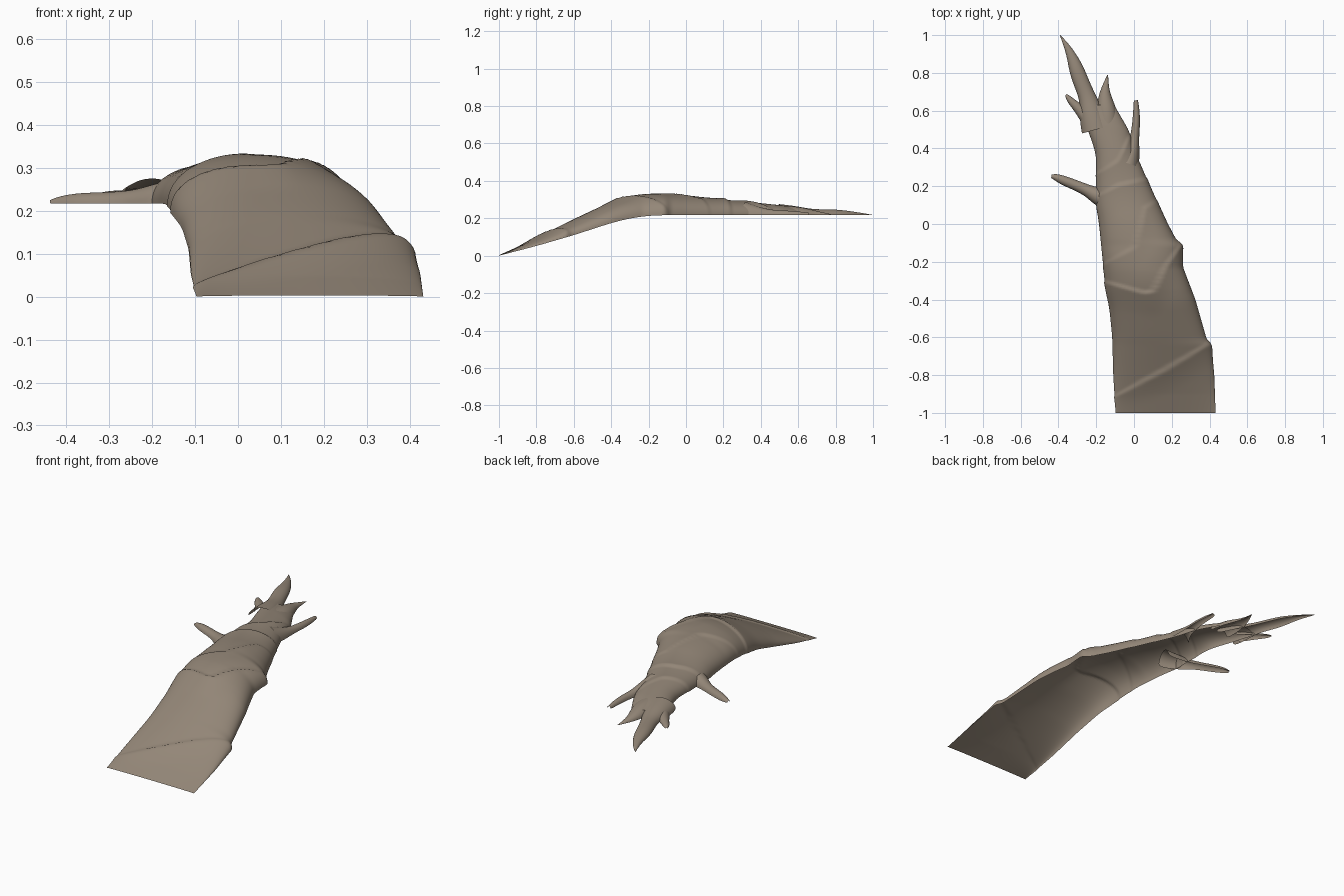
import bpy
import math
from mathutils import Vector

cube = bpy.data.objects.get("Cube")
if cube:
    bpy.data.objects.remove(cube, do_unlink=True)

bark = bpy.data.materials.new("taupe bark")
bark.use_nodes = True
colour = (0.30, 0.245, 0.19, 1)
bark.diffuse_color = colour
bsdf = bark.node_tree.nodes["Principled BSDF"]
bsdf.inputs["Base Color"].default_value = colour
bsdf.inputs["Roughness"].default_value = 0.9

GROUND = 0.217  # height of the open underside along the level part


def sample(points, t):
    """Piecewise linear curve through (t, value) pairs."""
    if t <= points[0][0]:
        return points[0][1]
    for (a, va), (b, vb) in zip(points, points[1:]):
        if t <= b:
            return va + (vb - va) * (t - a) / (b - a)
    return points[-1][1]


def soft(points, t, r):
    """The same curve with rounded corners."""
    r = min(r, t + 1)
    return sum(sample(points, t + r * k / 3) for k in range(-3, 4)) / 7


def shell(name, rows):
    """Skin a list of equally long rows of points with quads."""
    n = len(rows[0])
    verts = [p for row in rows for p in row]
    faces = [(j * n + i, j * n + i + 1, (j + 1) * n + i + 1, (j + 1) * n + i)
             for j in range(len(rows) - 1) for i in range(n - 1)]
    mesh = bpy.data.meshes.new(name)
    mesh.from_pydata(verts, [], faces)
    mesh.materials.append(bark)
    obj = bpy.data.objects.new(name, mesh)
    bpy.context.collection.objects.link(obj)
    for p in mesh.polygons:
        p.use_smooth = True
    return obj


# Trunk outline along y: right edge, left edge, rim height and crest height
RIGHT = [(-1, -.097), (-.8, -.11), (-.6, -.115), (-.45, -.13), (-.35, -.15),
         (-.2, -.165), (0, -.185), (.1, -.2), (.35, -.2), (.4, -.21),
         (.5, -.245), (.63, -.285)]
LEFT = [(-1, .432), (-.8, .425), (-.64, .41), (-.61, .385), (-.4, .325),
        (-.23, .26), (-.11, .258), (-.085, .225), (0, .18), (.2, .085),
        (.35, .02), (.5, -.03), (.63, -.105)]
RIM = [(-1, 0), (-.8, .052), (-.6, .11), (-.4, .175), (-.3, .2), (-.2, .214),
       (-.12, GROUND), (1, GROUND)]
CREST = [(-1, .003), (-.8, .1), (-.6, .2), (-.4, .293), (-.3, .325),
         (-.2, .337), (0, .328), (.2, .303), (.4, .285), (.56, .268),
         (.64, .25)]

# Overlapping bark layers: (across, y) line of each torn edge, with its relief
TEARS = [
    ([(0, -.92), (.5, -.78), (1, -.63)], .010),
    ([(0, -.31), (.45, -.37), (.55, -.36), (1, -.1)], .010),
    ([(0, -.22), (.4, -.13), (.75, .08), (1, .12)], .006),
    ([(0, .14), (.4, .2), (1, .235)], .009),
    ([(0, .26), (.5, .33), (1, .47)], .007),
]


def relief(u, y):
    total = 0
    for line, height in TEARS:
        d = y - sample(line, u)
        if -.14 < d <= 0:
            total += height * (1 + d / .14) ** 2
        elif 0 < d < .015:
            total += height * (1 - d / .015)
    return total


rows = []
ROWS, COLS = 180, 36
for j in range(ROWS + 1):
    y = -1 + 1.63 * j / ROWS
    xr, xl = soft(RIGHT, y, .03), soft(LEFT, y, .014)
    rim, crest = soft(RIM, y, .05), soft(CREST, y, .05)
    mid, half = (xr + xl) / 2, (xl - xr) / 2
    fade = min(1, (y + 1) / .1)
    row = []
    for i in range(COLS + 1):
        a = math.pi * (1 - i / COLS)
        s, c = math.sin(a), math.cos(a)
        bump = relief((c + 1) / 2, y) * fade
        row.append((mid + (half + bump * .4) * c, y,
                    rim + max(0, crest - rim - .004 * fade + bump) * max(s, 0) ** .9))
    rows.append(row)
shell("hollow_trunk", rows)


def half_branch(name, path, lift=1.0):
    """Tapering branch, open below; path holds (x, y, radius)."""
    rows = []
    for k, (x, y, r) in enumerate(path):
        a, b = path[max(k - 1, 0)], path[min(k + 1, len(path) - 1)]
        side = Vector((b[1] - a[1], a[0] - b[0], 0)).normalized()
        row = []
        for i in range(9):
            t = math.pi * i / 8
            p = Vector((x, y, GROUND)) - side * (r * math.cos(t))
            p.z += r * lift * math.sin(t)
            row.append(p)
        rows.append(row)
    obj = shell(name, rows)
    sub = obj.modifiers.new("smooth", "SUBSURF")
    sub.levels = sub.render_levels = 2
    return obj


# Side branches
half_branch("right_branch", [(-.1, .12, .065), (-.19, .145, .05), (-.235, .172, .032),
                             (-.3, .202, .027), (-.37, .229, .026),
                             (-.415, .249, .018), (-.437, .253, .009)])
half_branch("left_branch", [(-.03, .32, .06), (-.004, .4, .034), (.003, .46, .023),
                            (.012, .53, .021), (.013, .6, .017), (.01, .655, .011)], 1.2)

# Splintered far end
half_branch("long_splinter", [(-.2, .5, .08), (-.225, .59, .066), (-.245, .67, .043),
                              (-.28, .75, .042), (-.305, .82, .04),
                              (-.33, .89, .026), (-.36, .95, .014), (-.392, 1, .001)], .75)
half_branch("middle_splinter", [(-.14, .52, .06), (-.145, .6, .055), (-.155, .67, .036),
                                (-.153, .72, .02), (-.139, .79, .002)], .85)
half_branch("side_splinter", [(-.24, .55, .04), (-.29, .61, .028), (-.325, .642, .02),
                              (-.348, .668, .015), (-.36, .685, .005)], .9)
